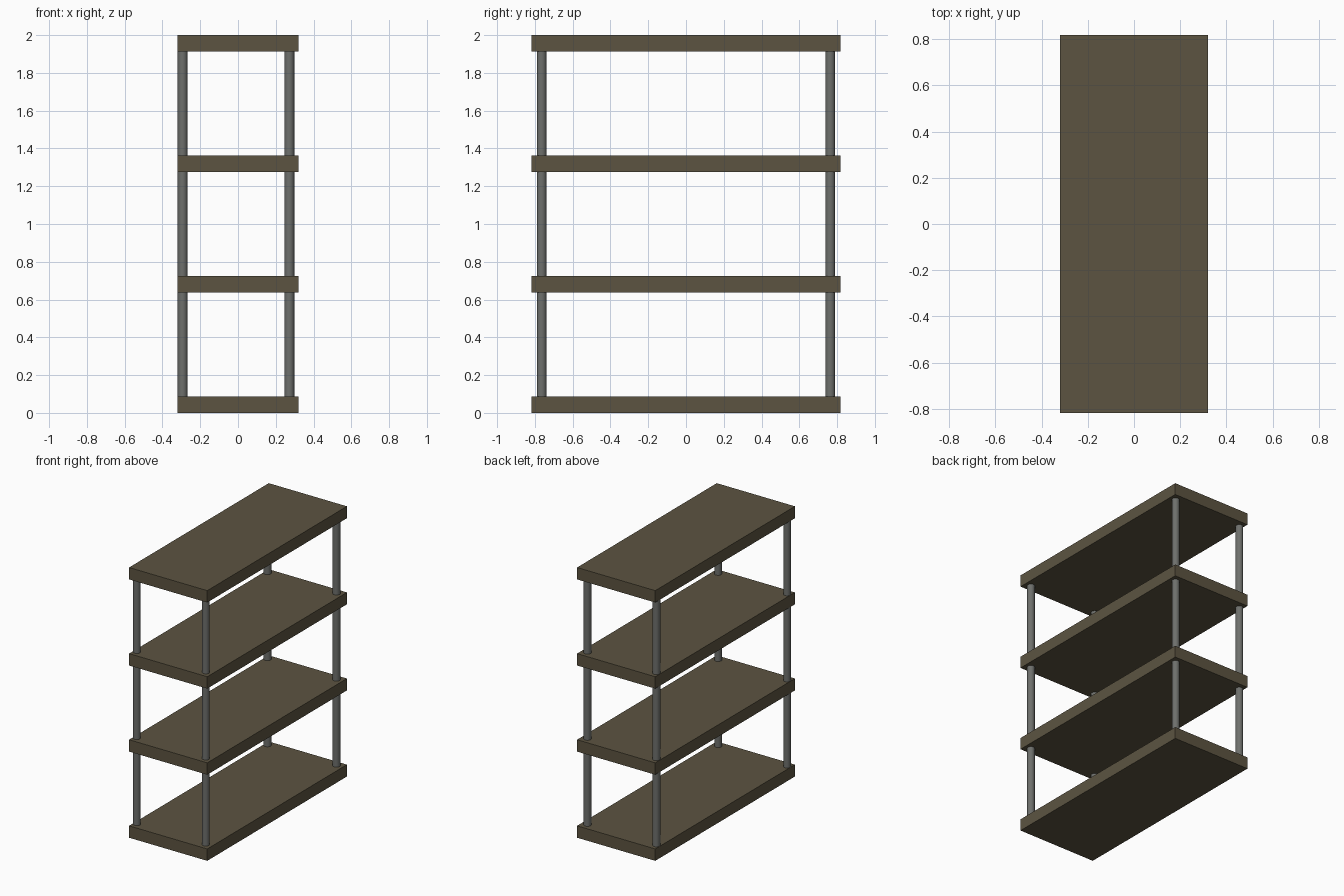
import bpy
import math

cube = bpy.data.objects.get("Cube")
if cube:
    bpy.data.objects.remove(cube, do_unlink=True)


def material(name, color):
    mat = bpy.data.materials.new(name)
    mat.use_nodes = True
    mat.diffuse_color = color
    mat.node_tree.nodes["Principled BSDF"].inputs["Base Color"].default_value = color
    return mat


wood = material("dark wood", (0.107, 0.088, 0.053, 1))
metal = material("grey metal", (0.155, 0.16, 0.15, 1))

WIDTH, DEPTH, HEIGHT = 0.64, 1.634, 2.0
BOARD = 0.088
PITCH = (HEIGHT - BOARD) / 3
POST_RADIUS = 0.026


def finish(name, mat):
    obj = bpy.context.object
    obj.name = name
    obj.data.materials.append(mat)
    return obj


# Four evenly spaced boards
for i in range(4):
    bpy.ops.mesh.primitive_cube_add(size=1, location=(0, 0, BOARD / 2 + i * PITCH))
    shelf = finish(f"shelf_{i + 1}", wood)
    shelf.scale = (WIDTH, DEPTH, BOARD)
    bpy.ops.object.transform_apply(location=False, rotation=False, scale=True)

# Corner posts running from the bottom board into the top board
for side, x in (("right", -0.293), ("left", 0.272)):
    for end, y in (("front", -0.764), ("back", 0.764)):
        bpy.ops.mesh.primitive_cylinder_add(
            vertices=16, radius=POST_RADIUS, depth=HEIGHT - BOARD,
            location=(x, y, HEIGHT / 2))
        finish(f"{end}_{side}_post", metal)
        bpy.ops.object.shade_smooth_by_angle(angle=math.radians(40))
